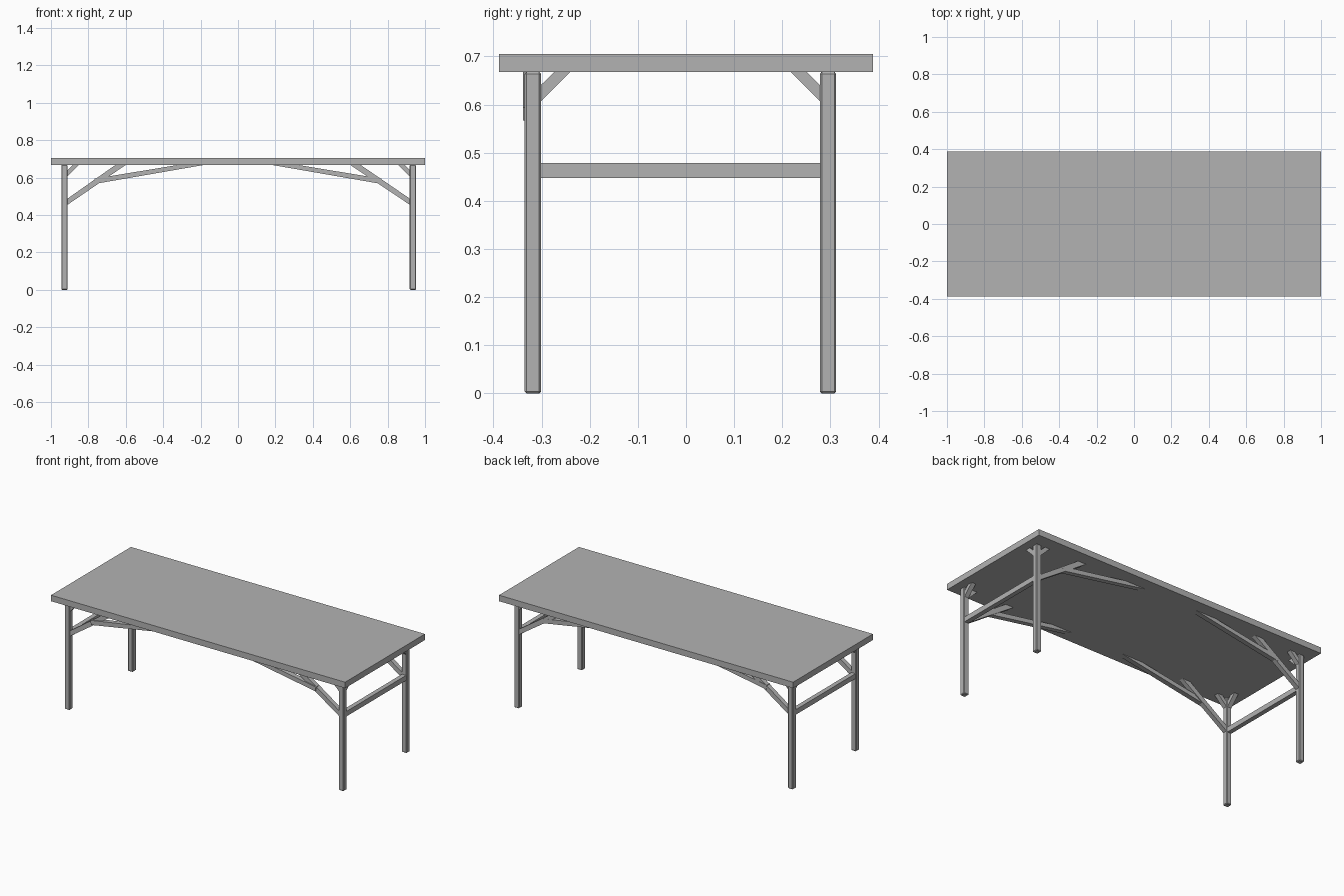
import bpy, bmesh
from mathutils import Vector

cube = bpy.data.objects.get("Cube")
if cube:
    bpy.data.objects.remove(cube, do_unlink=True)

GREY = (0.45, 0.45, 0.45, 1)
mat = bpy.data.materials.new("plain_grey")
mat.use_nodes = True
mat.diffuse_color = GREY
mat.node_tree.nodes["Principled BSDF"].inputs["Base Color"].default_value = GREY


def prism(name, outline, offset, bevel=0):
    """Extrude a 3D outline along an offset vector."""
    bm = bmesh.new()
    face = bm.faces.new([bm.verts.new(p) for p in outline])
    grown = bmesh.ops.extrude_face_region(bm, geom=[face])["geom"]
    bmesh.ops.translate(bm, vec=Vector(offset),
                        verts=[v for v in grown if isinstance(v, bmesh.types.BMVert)])
    bmesh.ops.recalc_face_normals(bm, faces=bm.faces)
    mesh = bpy.data.meshes.new(name)
    bm.to_mesh(mesh)
    bm.free()
    mesh.materials.append(mat)
    obj = bpy.data.objects.new(name, mesh)
    bpy.context.collection.objects.link(obj)
    if bevel:
        mod = obj.modifiers.new("softened_edges", "BEVEL")
        mod.width, mod.segments = bevel, 1
    return obj


def box(name, low, high, bevel=0):
    (x0, y0, z0), (x1, y1, z1) = low, high
    return prism(name, [(x0, y0, z0), (x1, y0, z0), (x1, y1, z0), (x0, y1, z0)],
                 (0, 0, z1 - z0), bevel)


UNDER = 0.668   # underside of the tabletop
WIDE = 0.034    # leg width
HALF = 0.014    # half depth of the small timbers

# Tabletop
box("tabletop", (-1, -0.388, UNDER), (1, 0.388, 0.705))

for side, sx, leg_x in (("right", -1, -0.928), ("left", 1, 0.935)):
    inner = leg_x - sx * WIDE / 2
    # Crossbar joining the front and back legs
    box(side + "_crossbar", (leg_x - HALF, -0.302, 0.448), (leg_x + HALF, 0.279, 0.479))

    for end, sy, leg_y in (("front", -1, -0.318), ("back", 1, 0.295)):
        name = end + "_" + side
        w = WIDE / 2
        box(name + "_leg", (leg_x - w, leg_y - w, 0), (leg_x + w, leg_y + w, UNDER), 0.004)

        # Main diagonal brace, cut flush to the leg and tabletop
        y = leg_y - HALF
        main = [(inner, 0.455), (inner, 0.488), (sx * 0.655, UNDER), (sx * 0.6, UNDER)]
        prism(name + "_main_brace", [(x, y, z) for x, z in main], (0, 2 * HALF, 0))

        # Long shallow brace, lapped slightly in front of the main brace
        y = -0.339 if sy < 0 else 0.28
        shallow = [(sx * 0.762, 0.567), (sx * 0.767, 0.594), (sx * 0.32, UNDER), (sx * 0.18, UNDER)]
        prism(name + "_long_brace", [(x, y, z) for x, z in shallow], (0, 0.03, 0))

        # Short corner braces, one along each direction
        corner = [(0, 0.607), (0, 0.641), (0.028, UNDER), (0.061, UNDER)]
        prism(name + "_corner_brace_long",
              [(inner - sx * d, leg_y - HALF, z) for d, z in corner], (0, 2 * HALF, 0))
        edge = leg_y - sy * w
        prism(name + "_corner_brace_cross",
              [(leg_x - HALF, edge - sy * d, z) for d, z in corner], (2 * HALF, 0, 0))
